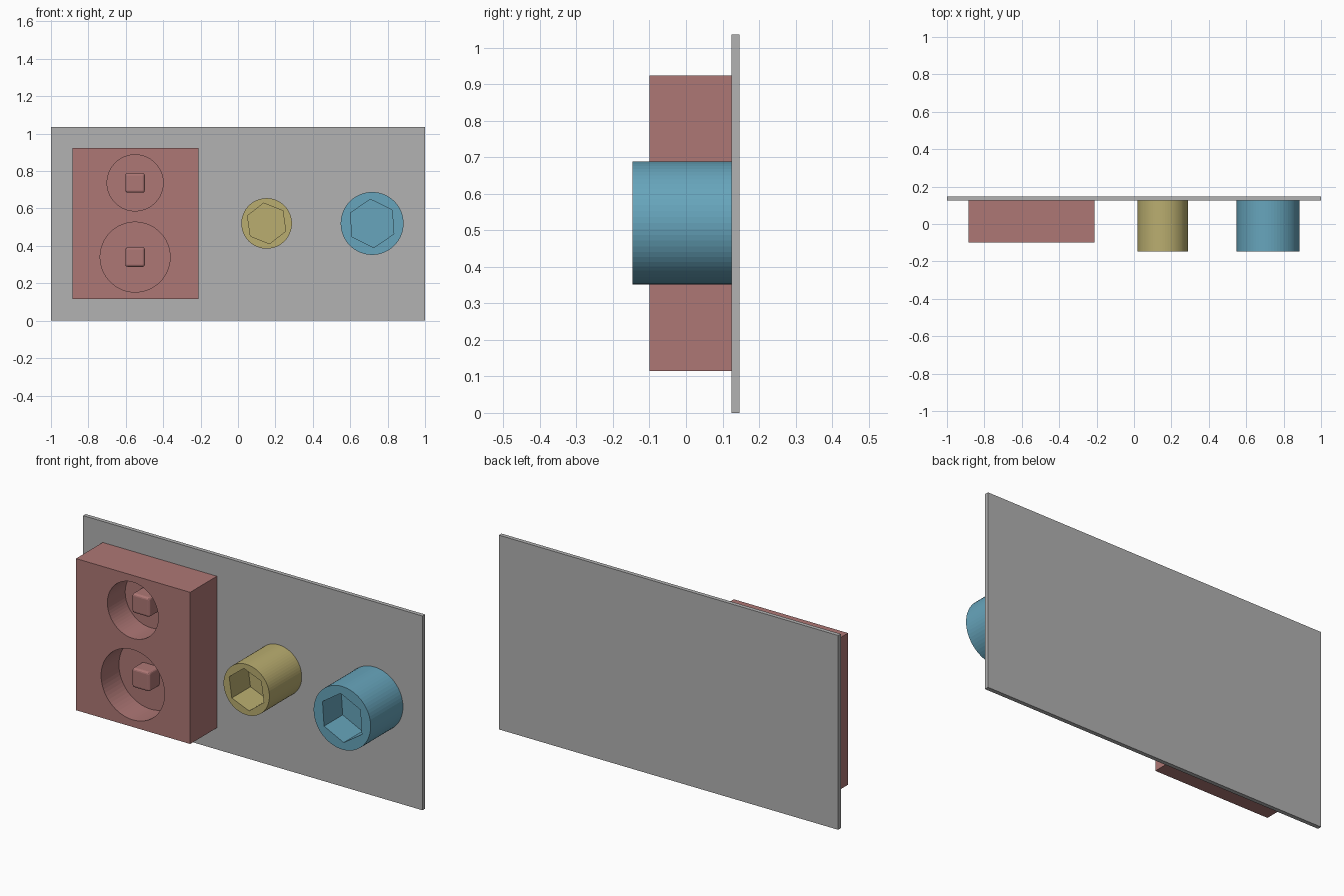
import bpy, bmesh, math

if "Cube" in bpy.data.objects:
    bpy.data.objects.remove(bpy.data.objects["Cube"])


def material(name, rgb):
    m = bpy.data.materials.new(name)
    lin = [((c / 255 + 0.055) / 1.055) ** 2.4 for c in rgb]
    m.diffuse_color = (*lin, 1)
    m.use_nodes = True
    m.node_tree.nodes["Principled BSDF"].inputs["Base Color"].default_value = m.diffuse_color
    return m


GREY = material("panel grey", (178, 178, 178))
RED = material("dusty red", (174, 119, 117))
YELLOW = material("mustard yellow", (186, 174, 112))
BLUE = material("sky blue", (103, 165, 188))


def rect(x0, x1, z0, z1):
    return [(x0, z0), (x1, z0), (x1, z1), (x0, z1)]


def ring(x, z, r, n=64, start=0.0):
    a0 = math.radians(start)
    return [(x + r * math.cos(a0 + math.tau * i / n),
             z + r * math.sin(a0 + math.tau * i / n)) for i in range(n)]


def prism(name, profile, y0, y1, mat):
    """Extrude an x-z profile from y0 to y1."""
    bm = bmesh.new()
    face = bm.faces.new([bm.verts.new((x, y0, z)) for x, z in profile])
    out = bmesh.ops.extrude_face_region(bm, geom=[face])
    for v in out["geom"]:
        if isinstance(v, bmesh.types.BMVert):
            v.co.y = y1
    bmesh.ops.recalc_face_normals(bm, faces=bm.faces)
    me = bpy.data.meshes.new(name)
    bm.to_mesh(me)
    bm.free()
    me.materials.append(mat)
    ob = bpy.data.objects.new(name, me)
    bpy.context.collection.objects.link(ob)
    return ob


def apply(ob, mod):
    bpy.context.view_layer.objects.active = ob
    bpy.ops.object.modifier_apply(modifier=mod.name)


def cut(ob, profile, y0, y1):
    """Sink a recess with the given profile into ob."""
    cutter = prism("cutter", profile, y0, y1, ob.data.materials[0])
    cutter.hide_render = True
    mod = ob.modifiers.new("recess", "BOOLEAN")
    mod.operation = "DIFFERENCE"
    mod.solver = "EXACT"
    mod.object = cutter
    apply(ob, mod)
    bpy.data.objects.remove(cutter)


BACK = 0.125  # front surface of the panel

# Back panel
prism("back_panel", rect(-1, 1, 0, 1.035), BACK, 0.147, GREY)

# Block with two round recesses, each with a rounded square peg
block = prism("socket_block", rect(-0.885, -0.212, 0.115, 0.923), -0.1, BACK, RED)
for name, z, r in (("upper_peg", 0.737, 0.15), ("lower_peg", 0.34, 0.187)):
    cut(block, ring(-0.55, z, r), -0.2, 0.05)
    peg = prism(name, rect(-0.602, -0.498, z - 0.052, z + 0.052), -0.035, 0.06, RED)
    bevel = peg.modifiers.new("round", "BEVEL")
    bevel.width = 0.012
    bevel.segments = 3
    apply(peg, bevel)

# Round sockets with hexagonal holes
for name, x, r, hex_r, turn, mat in (
        ("small_hex_socket", 0.153, 0.135, 0.11, 98, YELLOW),
        ("large_hex_socket", 0.717, 0.168, 0.129, 94, BLUE)):
    socket = prism(name, ring(x, 0.52, r), -0.147, BACK, mat)
    cut(socket, ring(x, 0.52, hex_r, 6, turn), -0.25, 0.01)
